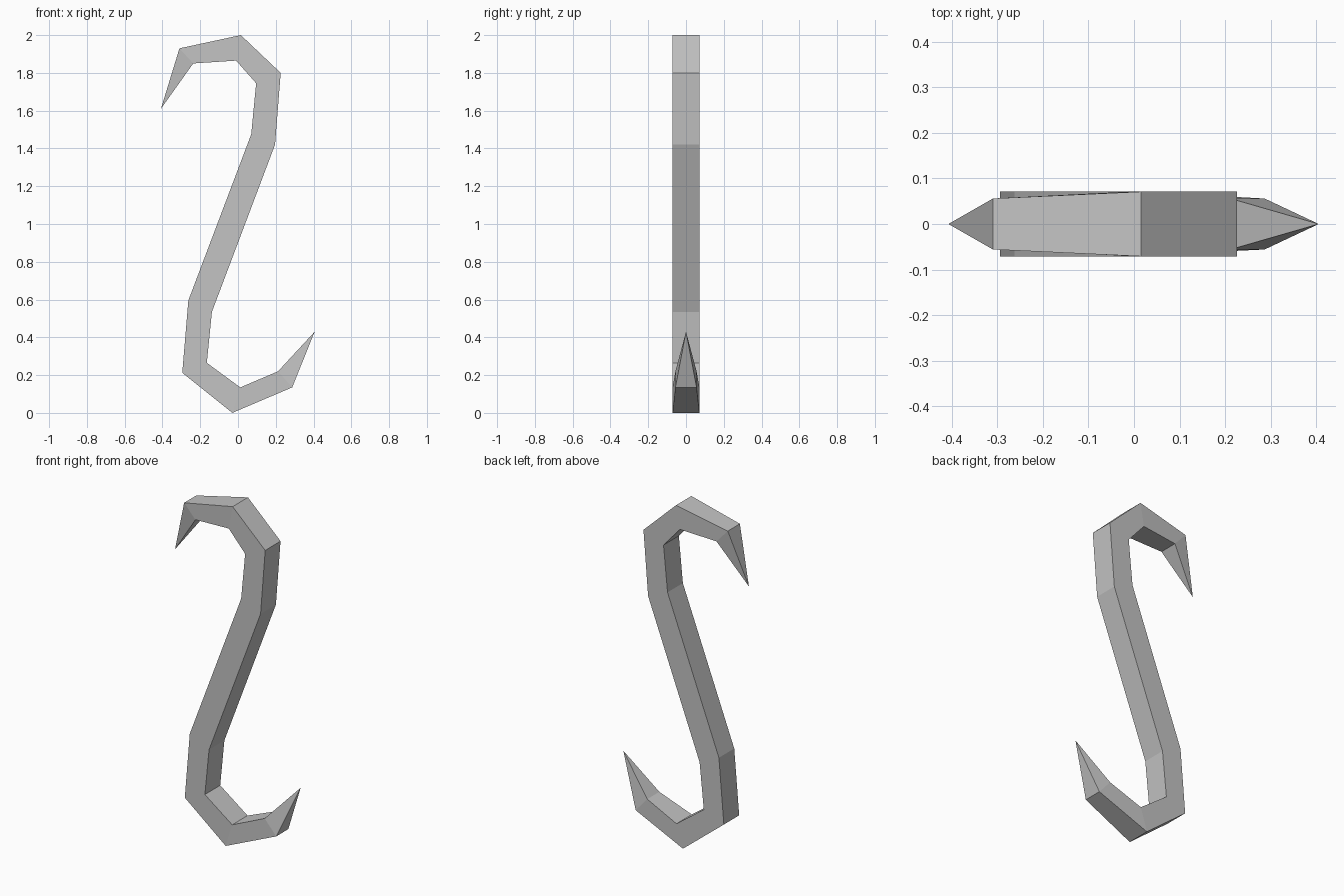
import bpy
import bmesh

# Remove the default cube
cube = bpy.data.objects.get("Cube")
if cube:
    bpy.data.objects.remove(cube, do_unlink=True)

# Grey metal
metal = bpy.data.materials.new("grey_metal")
metal.use_nodes = True
grey = (0.55, 0.55, 0.55, 1.0)
metal.diffuse_color = grey
metal.node_tree.nodes["Principled BSDF"].inputs["Base Color"].default_value = grey

# Cross-sections along the S: left edge (x, z), right edge (x, z), half depth
FULL, TAPER = 0.071, 0.056
sections = [
    ((-0.31, 1.93), (-0.237, 1.85), TAPER),
    ((0.015, 2.0), (-0.01, 1.865), FULL),
    ((0.226, 1.80), (0.096, 1.745), FULL),
    ((0.196, 1.42), (0.07, 1.475), FULL),
    ((-0.138, 0.535), (-0.263, 0.595), FULL),
    ((-0.165, 0.265), (-0.295, 0.212), FULL),
    ((0.012, 0.135), (-0.03, 0.0), FULL),
    ((0.212, 0.22), (0.287, 0.135), TAPER),
]
top_tip, bottom_tip = (-0.408, 1.61), (0.406, 0.43)

bm = bmesh.new()


def ring(a, b, d):
    """Four corners of one rectangular cross-section."""
    return [bm.verts.new((p[0], y, p[1])) for p, y in ((a, -d), (a, d), (b, d), (b, -d))]


# Bar: bridge neighbouring cross-sections
rings = [ring(*s) for s in sections]
for r, s in zip(rings, rings[1:]):
    for i in range(4):
        j = (i + 1) % 4
        bm.faces.new((r[i], r[j], s[j], s[i]))

# Pointed ends
for r, (x, z) in ((rings[0], top_tip), (rings[-1], bottom_tip)):
    tip = bm.verts.new((x, 0, z))
    for i in range(4):
        bm.faces.new((r[i], r[(i + 1) % 4], tip))

bmesh.ops.recalc_face_normals(bm, faces=bm.faces)
mesh = bpy.data.meshes.new("s_hook")
bm.to_mesh(mesh)
bm.free()
mesh.materials.append(metal)
hook = bpy.data.objects.new("s_hook", mesh)
bpy.context.collection.objects.link(hook)
